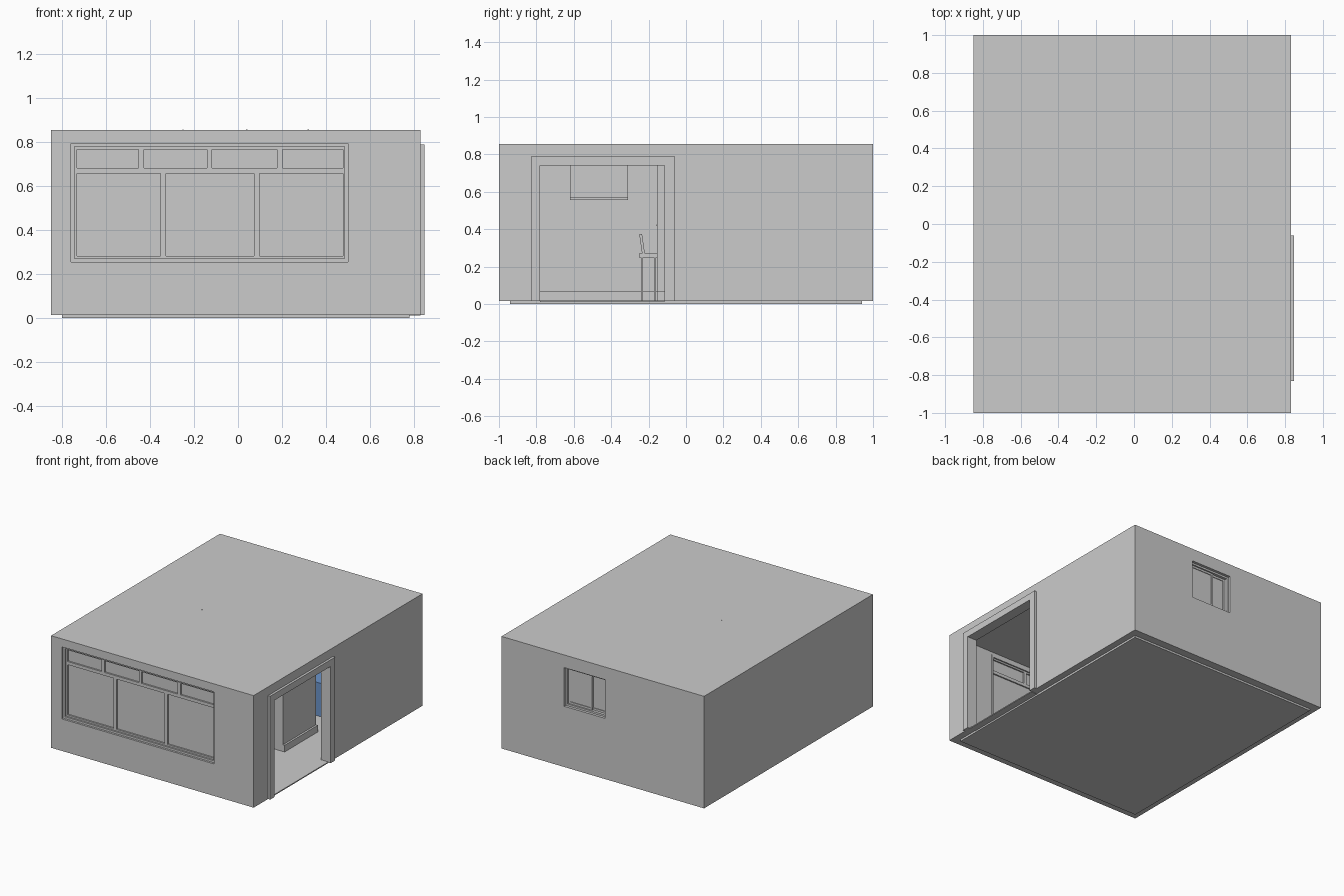
import bpy, bmesh
from mathutils import Matrix, Vector

if "Cube" in bpy.data.objects:
    bpy.data.objects.remove(bpy.data.objects["Cube"])


def add_box(bm, x0, x1, y0, y1, z0, z1):
    size = (x1 - x0, y1 - y0, z1 - z0, 1)
    centre = Vector(((x0 + x1) / 2, (y0 + y1) / 2, (z0 + z1) / 2))
    bmesh.ops.create_cube(bm, size=1, matrix=Matrix.Translation(centre) @ Matrix.Diagonal(size))


def boxes(name, *dims):
    """One object made from boxes given as x0, x1, y0, y1, z0, z1."""
    bm = bmesh.new()
    for d in dims:
        add_box(bm, *d)
    return finish(name, bm)


def finish(name, bm):
    mesh = bpy.data.meshes.new(name)
    bm.to_mesh(mesh)
    bm.free()
    ob = bpy.data.objects.new(name, mesh)
    bpy.context.collection.objects.link(ob)
    return ob


def prism(name, outline, axis, lo, hi):
    """Extrude a 2D outline along x, or y (outline holds the other two axes)."""
    bm = bmesh.new()
    place = (lambda a, b: (lo, a, b)) if axis == 'x' else (lambda a, b: (a, lo, b))
    face = bm.faces.new([bm.verts.new(place(a, b)) for a, b in outline])
    ext = bmesh.ops.extrude_face_region(bm, geom=[face])['geom']
    step = (hi - lo, 0, 0) if axis == 'x' else (0, hi - lo, 0)
    bmesh.ops.translate(bm, vec=step, verts=[v for v in ext if isinstance(v, bmesh.types.BMVert)])
    bmesh.ops.recalc_face_normals(bm, faces=bm.faces)
    return finish(name, bm)


def lathe(name, x, y, z0, z1, r0, r1, segments=24):
    bm = bmesh.new()
    bmesh.ops.create_cone(bm, cap_ends=True, segments=segments, radius1=r0, radius2=r1,
                          depth=z1 - z0, matrix=Matrix.Translation((x, y, (z0 + z1) / 2)))
    ob = finish(name, bm)
    for p in ob.data.polygons:
        p.use_smooth = len(p.vertices) == 4
    return ob


def rect_frame(x0, x1, y0, y1, z0, z1, t):
    """Four bars of a window frame lying in the xz plane."""
    return [(x0, x0 + t, y0, y1, z0, z1), (x1 - t, x1, y0, y1, z0, z1),
            (x0 + t, x1 - t, y0, y1, z0, z0 + t), (x0 + t, x1 - t, y0, y1, z1 - t, z1)]


# Floor slab and room shell with openings
boxes("floor", (-.80, .78, -.94, .94, 0, .02))
shell = boxes("walls_and_ceiling", (-.85, .83, -1, 1, .015, .855))
cuts = {"room": (-.80, .78, -.94, .94, -.1, .82),
        "front_window": (-.76, .50, -1.1, -.9, .255, .795),
        "back_window": (-.03, .31, .9, 1.1, .47, .76),
        "doorway": (.7, .9, -.80, -.09, -.1, .76)}
for key, dims in cuts.items():
    cutter = boxes(key + "_cutter", dims)
    cutter.hide_render = True
    cutter.hide_set(True)
    mod = shell.modifiers.new(key, 'BOOLEAN')
    mod.operation, mod.solver, mod.object = 'DIFFERENCE', 'EXACT', cutter

# Front window: outer frame, upper row of four, lower row of three
boxes("front_window_frame", *rect_frame(-.76, .50, -.985, -.935, .255, .795, .015))
rows = {"upper": ((-.745, -.44, -.13, .19, .49), .67, .78),
        "lower": ((-.745, -.34, .085, .49), .27, .67)}
for row, (xs, z0, z1) in rows.items():
    for i, (a, b) in enumerate(zip(xs, xs[1:])):
        boxes(f"front_{row}_sash_{i}", *rect_frame(a, b, -.972, -.945, z0, z1, .012))
        boxes(f"front_{row}_pane_{i}", (a + .012, b - .012, -.960, -.955, z0 + .012, z1 - .012))

# Back sliding window
boxes("back_window_frame", *rect_frame(-.03, .31, .94, .98, .47, .76, .014))
for i, (a, b, y) in enumerate(((-.016, .115, .945), (.10, .296, .955))):
    boxes(f"back_sash_{i}", *rect_frame(a, b, y, y + .014, .484, .746, .015))
    boxes(f"back_pane_{i}", (a + .015, b - .015, y + .005, y + .009, .499, .731))

# Door casing outside and lining in the wall
door = lambda y0, y1, h: [(y0, .015), (y0, h), (y1, h), (y1, .015)]
prism("door_casing", door(-.83, -.06, .79) + door(-.115, -.78, .74)[::1][0:1]
      + [(-.115, .74), (-.78, .74), (-.78, .015)], 'x', .83, .848)
prism("door_lining", [(-.80, .015), (-.80, .76), (-.09, .76), (-.09, .015),
                      (-.115, .015), (-.115, .74), (-.78, .74), (-.78, .015)], 'x', .77, .83)
boxes("door_threshold", (.78, .83, -.78, -.115, .012, .02))

# Skirting boards
boxes("skirting", (-.80, -.79, -.94, .94, .02, .07), (-.79, .78, .93, .94, .02, .07),
      (-.79, .78, -.94, -.93, .02, .07), (.77, .78, -.06, .93, .02, .07))

# Partition end, bar counter and wall unit
boxes("partition_end", (.40, .48, -.155, .24, .02, .82))
boxes("partition_skirting", (.48, .495, -.155, .24, .02, .07))
boxes("bar_counter", (-.79, .40, -.10, .02, .02, .29), (-.79, .40, -.15, .04, .29, .31))
boxes("wall_unit", (-.80, -.72, -.62, -.31, .57, .80), (-.80, -.73, -.62, -.31, .555, .57))

# Bar stools and pendant lamps in a row
for i, x in enumerate((-.25, .04, .32)):
    legs = [(x + sx * .04 - .005, x + sx * .04 + .005, y - .005, y + .005, .02, .25)
            for sx in (-1, 1) for y in (-.235, -.165)]
    rails = [(x - .04, x + .04, y - .004, y + .004, .10, .108) for y in (-.235, -.165)]
    boxes(f"stool_legs_{i}", *legs, *rails)
    boxes(f"stool_seat_{i}", (x - .05, x + .05, -.25, -.155, .25, .27))
    prism(f"stool_back_{i}", [(-.235, .27), (-.22, .27), (-.235, .375), (-.25, .375)],
          'x', x - .05, x + .05)
    lathe(f"pendant_cord_{i}", x, -.07, .53, .857, .003, .003, 8)
    lathe(f"pendant_shade_{i}", x, -.07, .42, .53, .09, .03)

# Blue cabinet at the back
blue = bpy.data.materials.new("blue")
blue.diffuse_color = (.15, .3, .6, 1)
blue.use_nodes = True
blue.node_tree.nodes["Principled BSDF"].inputs["Base Color"].default_value = blue.diffuse_color
boxes("cabinet", (.22, .38, .45, .62, .02, .27)).data.materials.append(blue)
